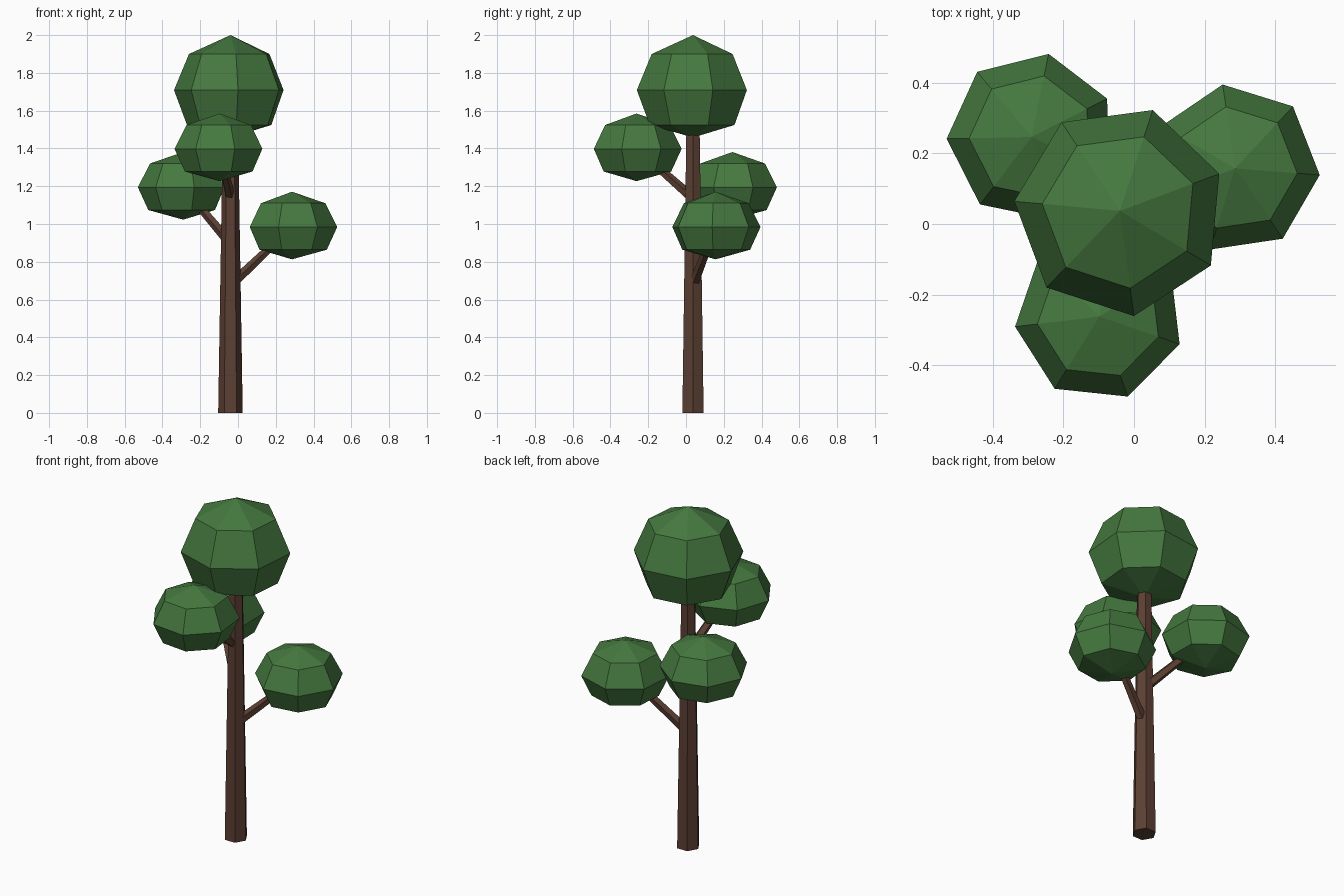
import bpy, bmesh, math
from mathutils import Vector

if "Cube" in bpy.data.objects:
    bpy.data.objects.remove(bpy.data.objects["Cube"])


def material(name, rgb):
    m = bpy.data.materials.new(name)
    m.diffuse_color = (*rgb, 1)
    m.use_nodes = True
    m.node_tree.nodes["Principled BSDF"].inputs["Base Color"].default_value = m.diffuse_color
    return m


LEAF = material("leaf green", (0.06, 0.19, 0.05))
BARK = material("bark brown", (0.107, 0.051, 0.033))


def finish(name, bm, mat):
    bmesh.ops.recalc_face_normals(bm, faces=bm.faces)
    me = bpy.data.meshes.new(name)
    bm.to_mesh(me)
    bm.free()
    me.materials.append(mat)
    ob = bpy.data.objects.new(name, me)
    bpy.context.collection.objects.link(ob)
    return ob


def limb(name, start, end, r1, r2, sides):
    """Tapered round limb between two points."""
    start, end = Vector(start), Vector(end)
    axis = end - start
    bm = bmesh.new()
    bmesh.ops.create_cone(bm, cap_ends=True, segments=sides,
                          radius1=r1, radius2=r2, depth=axis.length)
    ob = finish(name, bm, BARK)
    ob.location = (start + end) / 2
    ob.rotation_euler = axis.to_track_quat('Z', 'Y').to_euler()
    return ob


def crown(name, centre, radius, turn, top, upper, lower, bottom):
    """Seven-sided faceted leaf ball: three rings and two poles."""
    bm = bmesh.new()
    rings = []
    for r, z in ((radius * 0.77, lower), (radius, 0), (radius * 0.735, upper)):
        angles = [math.radians(turn) + i * math.tau / 7 for i in range(7)]
        rings.append([bm.verts.new((r * math.cos(a), r * math.sin(a), z))
                      for a in angles])
    low, high = bm.verts.new((0, 0, bottom)), bm.verts.new((0, 0, top))
    for i in range(7):
        j = (i + 1) % 7
        for a, b in zip(rings, rings[1:]):
            bm.faces.new((a[i], a[j], b[j], b[i]))
        bm.faces.new((rings[0][j], rings[0][i], low))
        bm.faces.new((rings[2][i], rings[2][j], high))
    ob = finish(name, bm, LEAF)
    ob.location = centre
    return ob


# Trunk, six-sided with corners pointing along x
X, Y = -0.04, 0.037
trunk = limb("trunk", (X, Y, 0), (X, Y, 1.66), 0.065, 0.038, 6)
trunk.rotation_euler = (0, 0, math.pi / 2)

# Top crown
crown("top_crown", (X, Y, 1.709), 0.30, 20.5, 0.291, 0.191, -0.185, -0.251)

# Side branches, each ending inside its own crown
for side, centre, turn, base in (
        ("right", (0.286, 0.157, 0.984), -4.4, 0.675),
        ("left", (-0.29, 0.246, 1.194), 26.9, 0.90),
        ("front", (-0.098, -0.262, 1.398), 32.5, 1.135)):
    limb(side + "_branch", (X, Y, base), centre, 0.028, 0.019, 5)
    crown(side + "_crown", centre, 0.24, turn, 0.187, 0.126, -0.12, -0.171)
